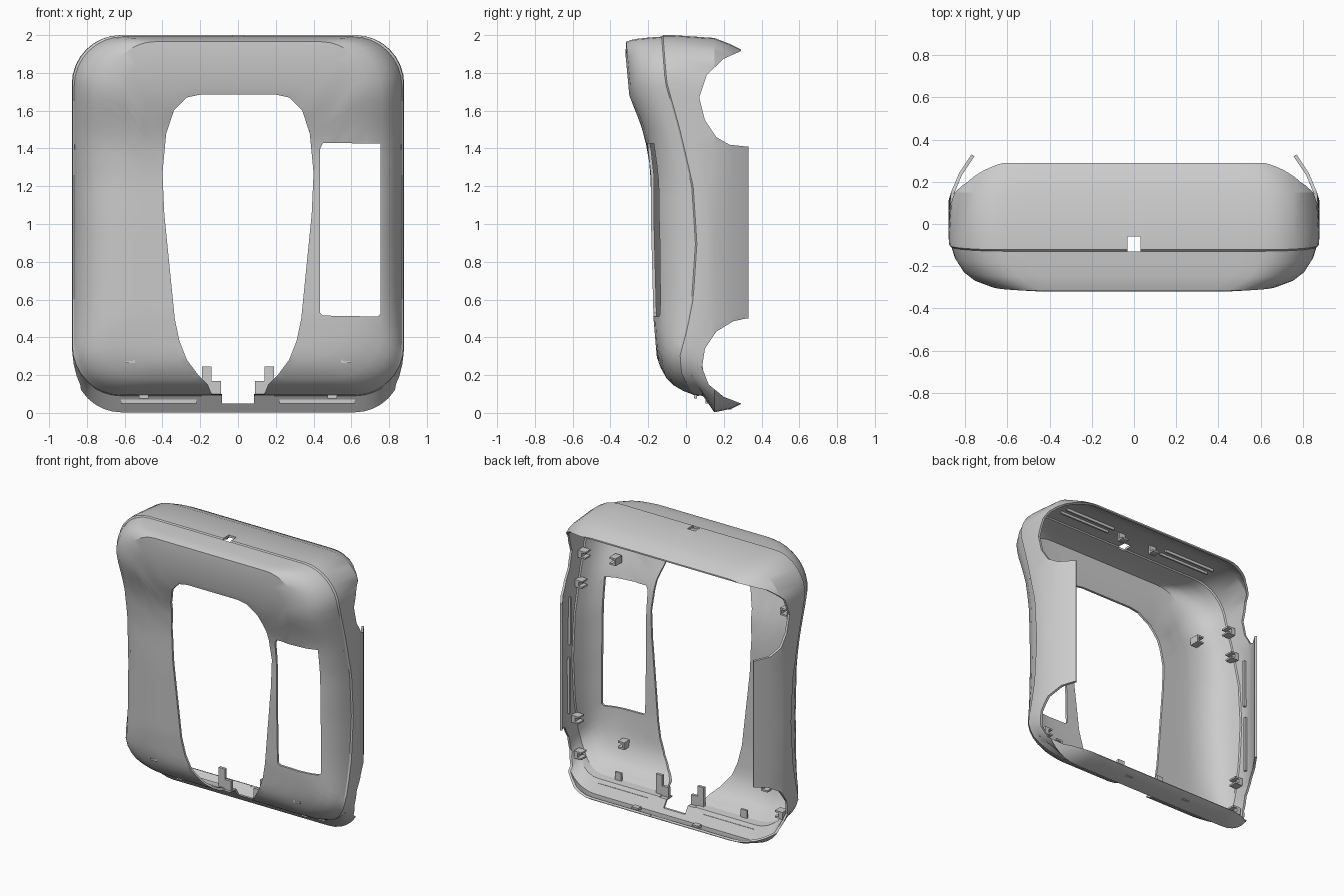
import bpy, bmesh, math
from mathutils import Vector

if "Cube" in bpy.data.objects:
    bpy.data.objects.remove(bpy.data.objects["Cube"])


def interp(table, z):
    if z <= table[0][0]:
        return table[0][1]
    for (a, p), (b, q) in zip(table, table[1:]):
        if z <= b:
            return p + (q - p) * (z - a) / (b - a)
    return table[-1][1]


# depth (y) of the front face and of the seam band, by height
FRONT = [(.1, -.09), (.2, -.13), (.3, -.155), (.5, -.172), (1, -.185), (1.25, -.185),
         (1.43, -.205), (1.55, -.245), (1.68, -.30), (2, -.33)]
BAND = [(.1, .03), (.15, .0), (.2, -.03), (.3, -.04), (.45, 0), (.6, .03), (.9, .05),
        (1.2, .03), (1.5, -.04), (1.75, -.11), (2, -.13)]


def ring(w, zt, zb, r):
    """Rounded rectangle in x/z, clockwise seen from the front."""
    half = []
    for i in range(7):
        half.append(((w - r) * i / 6, zt))
    for i in range(1, 8):
        a = math.pi / 2 * i / 8
        half.append((w - r + r * math.sin(a), zt - r + r * math.cos(a)))
    for i in range(19):
        half.append((w, zt - r + (zb + r - zt + r) * i / 18))
    for i in range(1, 8):
        a = math.pi / 2 * i / 8
        half.append((w - r + r * math.cos(a), zb + r - r * math.sin(a)))
    for i in range(7):
        half.append(((w - r) * (1 - i / 6), zb))
    return half + [(-x, z) for x, z in half[-2:0:-1]]


def mesh_object(name, bm):
    me = bpy.data.meshes.new(name)
    bm.to_mesh(me)
    bm.free()
    ob = bpy.data.objects.new(name, me)
    bpy.context.collection.objects.link(ob)
    return ob


def prism(name, pts, axis, lo, hi):
    """Extrude a 2D outline along x (pts = y,z) or y (pts = x,z)."""
    bm = bmesh.new()
    place = (lambda p, t: (t, p[0], p[1])) if axis == 'x' else (lambda p, t: (p[0], t, p[1]))
    a = [bm.verts.new(place(p, lo)) for p in pts]
    b = [bm.verts.new(place(p, hi)) for p in pts]
    bm.faces.new(a)
    bm.faces.new(b[::-1])
    n = len(pts)
    for i in range(n):
        bm.faces.new((a[i], b[i], b[(i + 1) % n], a[(i + 1) % n]))
    bmesh.ops.recalc_face_normals(bm, faces=bm.faces)
    return mesh_object(name, bm)


def apply_all(ob):
    bpy.ops.object.select_all(action='DESELECT')
    bpy.context.view_layer.objects.active = ob
    ob.select_set(True)
    for m in list(ob.modifiers):
        bpy.ops.object.modifier_apply(modifier=m.name)


# shell rings from front to back: half width, top, bottom, corner radius, depth rule
band = lambda d: (lambda z: interp(BAND, z) + d)
front = lambda f: (lambda z: interp(BAND, z) * (1 - f) + interp(FRONT, z) * f)
at = lambda y: (lambda z: y)
RINGS = [
    (.30, 1.50, .50, .10, front(1)),
    (.40, 1.60, .42, .13, front(1)),
    (.50, 1.72, .35, .18, front(1)),
    (.60, 1.90, .29, .22, front(1)),
    (.68, 1.965, .24, .24, front(.95)),
    (.76, 1.975, .18, .26, front(.80)),
    (.81, 1.982, .145, .26, front(.60)),
    (.85, 1.988, .115, .26, front(.28)),
    (.867, 1.992, .10, .26, band(0)),
    (.877, 2.0, .095, .26, band(.008)),
    (.88, 2.0, .09, .26, band(.06)),
    (.868, 1.985, .003, .25, at(.15)),
    (.83, 1.95, .022, .25, at(.24)),
    (.77, 1.905, .065, .24, at(.33)),
]
bm = bmesh.new()
rows = []
for w, zt, zb, r, depth in RINGS:
    rows.append([bm.verts.new((x, depth(z), z)) for x, z in ring(w, zt, zb, r)])
for a, b in zip(rows, rows[1:]):
    n = len(a)
    for j in range(n):
        k = (j + 1) % n
        bm.faces.new((a[j], a[k], b[k], b[j]))
shell = mesh_object("frame_shell", bm)
sol = shell.modifiers.new("thickness", 'SOLIDIFY')
sol.thickness = .016
sol.offset = -1

# cutters: central opening with bottom notch, window, top slot, side scoops
edge = [(.0, 1.685), (.2, 1.685), (.27, 1.67), (.34, 1.60), (.38, 1.48), (.40, 1.27),
        (.39, 1.05), (.36, .75), (.335, .5), (.31, .38), (.27, .28), (.21, .2),
        (.16, .15), (.14, .1), (.085, .1), (.085, .05)]
opening = edge + [(-x, z) for x, z in edge[:0:-1]]
window = [(.435, .53), (.45, .515), (.74, .51), (.755, .525), (.755, 1.425),
          (.45, 1.43), (.435, 1.40)]
slot = [(-.03, 1.9), (.03, 1.9), (.03, 2.1), (-.03, 2.1)]
top_scoop = [(.29, 1.915), (.20, 1.875), (.11, 1.79), (.07, 1.67), (.10, 1.55), (.16, 1.46),
             (.23, 1.42), (.32, 1.41), (.6, 1.41), (.6, 2.1), (.29, 2.1)]
low_scoop = [(.32, .50), (.25, .485), (.16, .43), (.10, .34), (.085, .24), (.12, .15),
             (.2, .085), (.29, .05), (.29, -.1), (.6, -.1), (.6, .50)]
for name, pts, axis, lo, hi in [
        ("opening_cutter", opening, 'y', -1, 1), ("window_cutter", window, 'y', -1, .02),
        ("slot_cutter", slot, 'y', -.13, -.06), ("top_scoop_cutter", top_scoop, 'x', -1, 1),
        ("low_scoop_cutter", low_scoop, 'x', -1, 1)]:
    cut = prism(name, pts, axis, lo, hi)
    cut.hide_render = True
    mod = shell.modifiers.new(name, 'BOOLEAN')
    mod.operation = 'DIFFERENCE'
    mod.solver = 'EXACT'
    mod.object = cut
apply_all(shell)
bpy.ops.object.shade_smooth_by_angle(angle=math.radians(25))
for ob in [o for o in bpy.data.objects if o.name.endswith("_cutter")]:
    bpy.data.objects.remove(ob)


def boxes(name, items):
    """Boxes given as centre and size, repeated on both sides of x = 0."""
    bm = bmesh.new()
    for c, s in items:
        for side in (1, -1):
            vs = bmesh.ops.create_cube(bm, size=1)['verts']
            for v in vs:
                v.co = Vector((c[0] * side + v.co.x * s[0], c[1] + v.co.y * s[1],
                               c[2] + v.co.z * s[2]))
    return mesh_object(name, bm)


# clips on the inner side walls and front face: two prongs and a bridge each
clips = []
for x, y, z in [(.83, -.03, 1.62), (.835, .0, 1.42), (.835, .04, .46), (.80, .06, .22)]:
    clips += [((x, y, z + .02), (.06, .06, .012)), ((x, y, z - .02), (.06, .06, .012)),
              ((x + .015, y, z), (.03, .06, .05))]
for x, y, z in [(.68, -.17, 1.56), (.57, -.11, .29)]:
    clips += [((x, y, z + .02), (.05, .07, .012)), ((x, y, z - .02), (.05, .07, .012)),
              ((x - .02, y, z), (.012, .07, .05))]
boxes("inner_clips", clips)

# long thin ribs inside the walls, top and bottom
boxes("inner_ribs", [((.852, .115, .72), (.02, .015, .40)), ((.852, .105, 1.18), (.02, .015, .34)),
                     ((.42, .0, 1.972), (.40, .012, .02)), ((.42, .06, 1.966), (.40, .012, .02)),
                     ((.42, .11, .065), (.40, .014, .03))])

# stepped tabs beside the bottom notch and upright tabs along the floor
boxes("bottom_tabs", [((.14, .06, .13), (.10, .02, .08)), ((.165, .06, .20), (.05, .02, .09)),
                      ((.50, .05, .12), (.05, .015, .09)),
                      ((.24, .22, .035), (.05, .04, .035))])

# hook tabs under the top wall
boxes("top_tabs", [((.13, .03, 1.95), (.05, .015, .07)), ((.13, .05, 1.925), (.05, .04, .012))])
